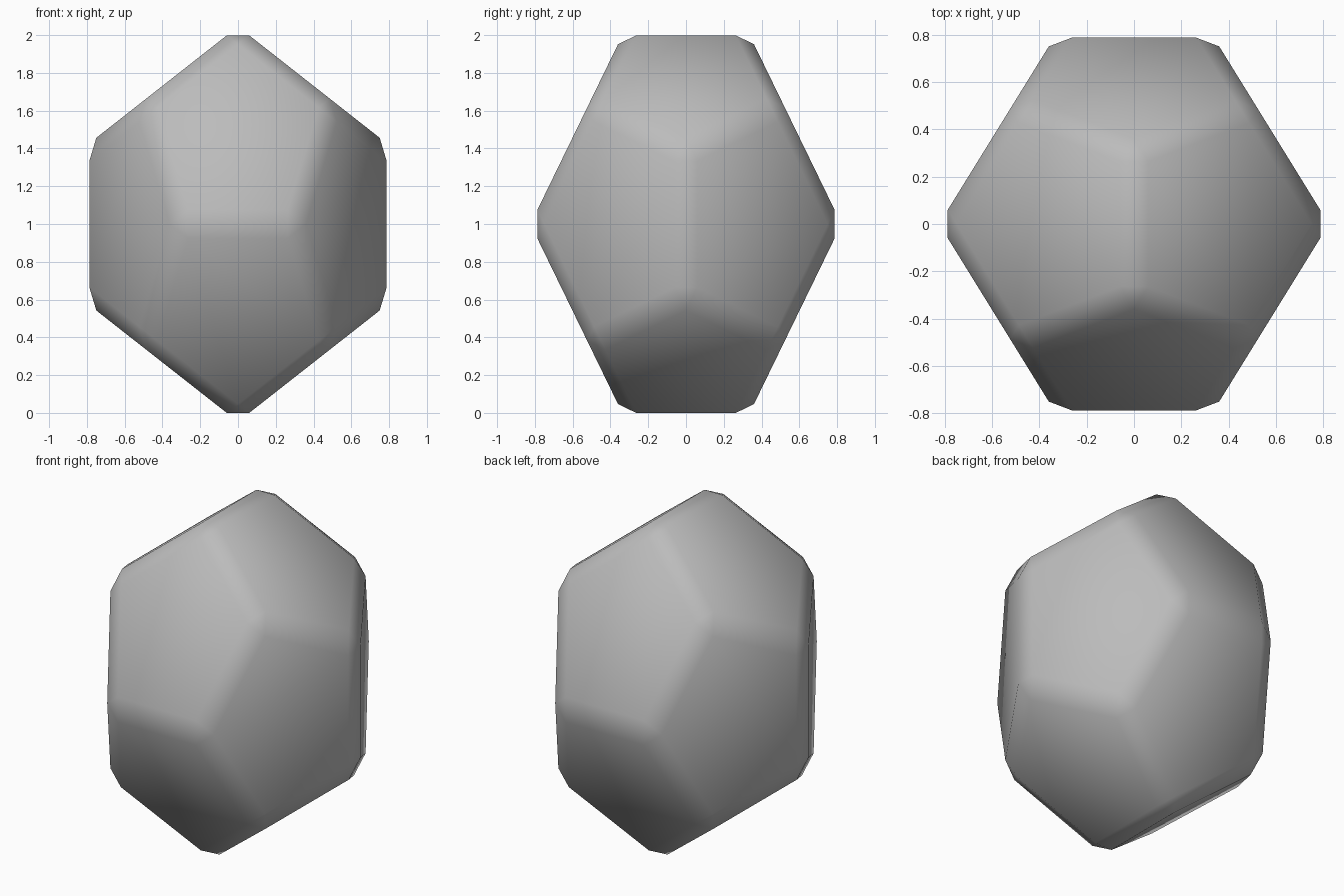
import bpy
import bmesh
import math

if "Cube" in bpy.data.objects:
    bpy.data.objects.remove(bpy.data.objects["Cube"], do_unlink=True)

PHI = (1 + math.sqrt(5)) / 2
SIZE = 0.509
BEVEL = 0.07
STRETCH = 1.27

# Plain mid-grey stone
grey = bpy.data.materials.new("stone_grey")
grey.use_nodes = True
colour = (0.5, 0.5, 0.5, 1)
grey.diffuse_color = colour
grey.node_tree.nodes["Principled BSDF"].inputs["Base Color"].default_value = colour

# Dodecahedron corners: a cube plus three crossed golden rectangles
signs = (-1, 1)
corners = [(a, b, c) for a in signs for b in signs for c in signs]
for a in signs:
    for b in signs:
        short, long = a / PHI, b * PHI
        corners += [(0, short, long), (short, long, 0), (long, 0, short)]

bm = bmesh.new()
for c in corners:
    bm.verts.new([SIZE * k for k in c])
bmesh.ops.convex_hull(bm, input=bm.verts[:])
# Merge the hull triangles into pentagons
bmesh.ops.dissolve_limit(bm, angle_limit=math.radians(2),
                         verts=bm.verts[:], edges=bm.edges[:])
# Chamfer every edge
bmesh.ops.bevel(bm, geom=bm.edges[:], offset=BEVEL, offset_type='OFFSET',
                segments=1, profile=0.5, affect='EDGES')
# Stretch upwards and stand on the ground
top = max(v.co.z for v in bm.verts) * STRETCH
for v in bm.verts:
    v.co.z = v.co.z * STRETCH + top
bmesh.ops.recalc_face_normals(bm, faces=bm.faces[:])
for f in bm.faces:
    f.smooth = True

mesh = bpy.data.meshes.new("faceted_stone")
bm.to_mesh(mesh)
bm.free()
mesh.materials.append(grey)
stone = bpy.data.objects.new("faceted_stone", mesh)
bpy.context.collection.objects.link(stone)
